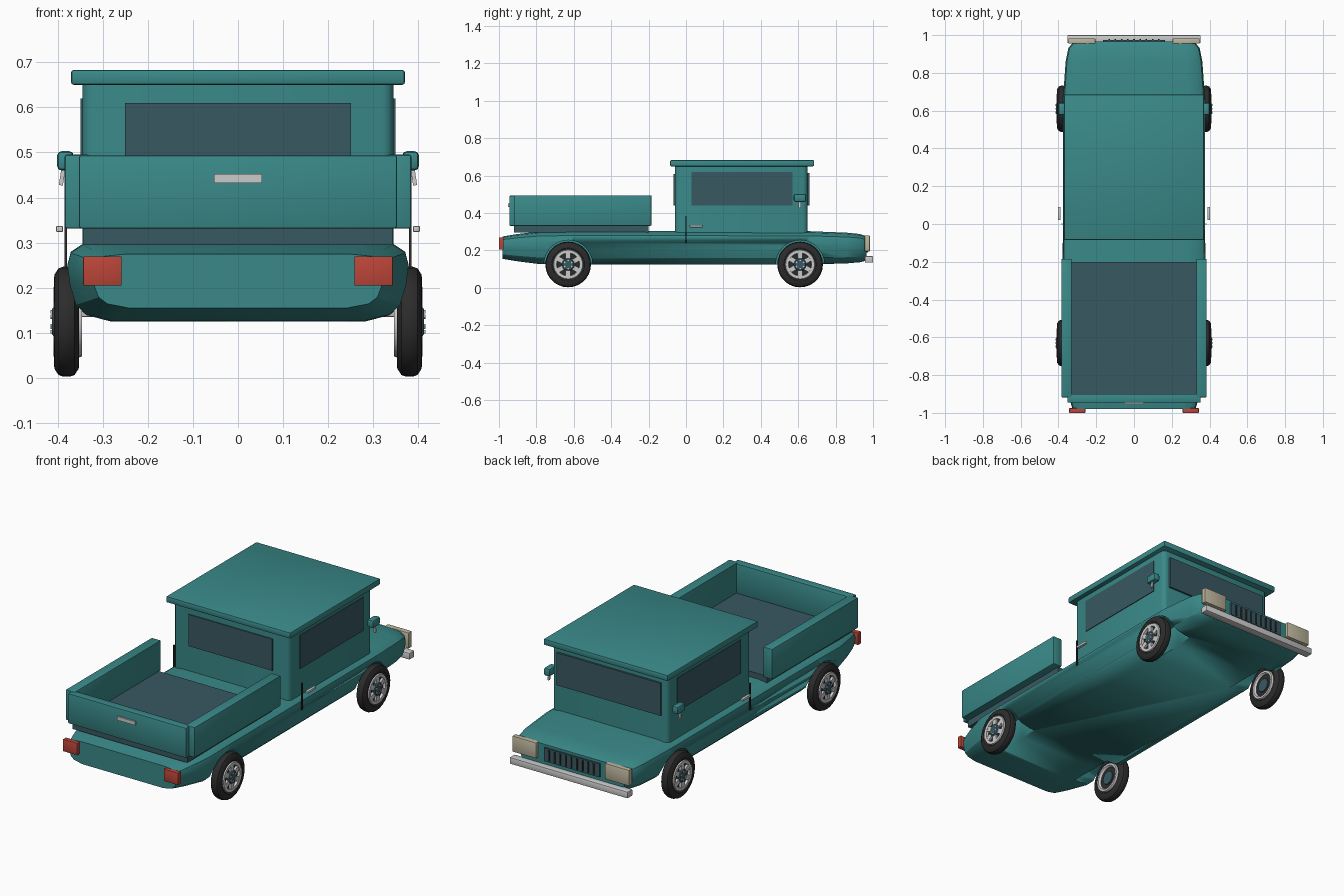
import bpy, bmesh, math
from mathutils import Matrix

if "Cube" in bpy.data.objects:
    bpy.data.objects.remove(bpy.data.objects["Cube"])


def mat(name, rgb):
    m = bpy.data.materials.new(name)
    m.diffuse_color = (*rgb, 1)
    m.use_nodes = True
    m.node_tree.nodes["Principled BSDF"].inputs["Base Color"].default_value = m.diffuse_color
    return m


TEAL = mat("teal_paint", (0.042, 0.25, 0.25))
SLATE = mat("slate_glass", (0.04, 0.098, 0.12))
RED = mat("red_lens", (0.5, 0.06, 0.04))
CREAM = mat("cream_lens", (0.52, 0.47, 0.34))
RUBBER = mat("rubber", (0.025, 0.025, 0.025))


def finish(name, bm, m, angle=30):
    bmesh.ops.recalc_face_normals(bm, faces=bm.faces[:])
    me = bpy.data.meshes.new(name)
    bm.to_mesh(me)
    bm.free()
    ob = bpy.data.objects.new(name, me)
    bpy.context.collection.objects.link(ob)
    if m:
        me.materials.append(m)
    bpy.ops.object.select_all(action='DESELECT')
    ob.select_set(True)
    bpy.context.view_layer.objects.active = ob
    if angle:
        bpy.ops.object.shade_smooth_by_angle(angle=math.radians(angle))
    return ob


def box(name, x, y, z, m=None, bevel=0.0, segs=2, vertical=False, rot=None):
    """Box from (min, max) ranges, optionally bevelled or rotated."""
    bm = bmesh.new()
    bmesh.ops.create_cube(bm, size=1)
    bmesh.ops.scale(bm, vec=(x[1] - x[0], y[1] - y[0], z[1] - z[0]), verts=bm.verts)
    if bevel:
        edges = [e for e in bm.edges if not vertical or
                 abs(e.verts[0].co.z - e.verts[1].co.z) > 1e-4]
        bmesh.ops.bevel(bm, geom=edges, offset=bevel, segments=segs, profile=0.5, affect='EDGES')
    if rot:
        bmesh.ops.transform(bm, matrix=rot, verts=bm.verts)
    bmesh.ops.translate(bm, vec=[sum(r) / 2 for r in (x, y, z)], verts=bm.verts)
    return finish(name, bm, m)


def side(s, a, b):
    return (min(s * a, s * b), max(s * a, s * b))


def skin(bm, rings, closed):
    """Join rings of points with quads; cap the ends or close the loop."""
    vs = [[bm.verts.new(p) for p in r] for r in rings]
    n, k = len(vs), len(vs[0])
    for i in range(n if closed else n - 1):
        a, b = vs[i], vs[(i + 1) % n]
        for j in range(k):
            bm.faces.new((a[j], a[(j + 1) % k], b[(j + 1) % k], b[j]))
    if not closed:
        bm.faces.new(vs[0])
        bm.faces.new(vs[-1])


def lathe(name, profile, m, c, s, closed=True, n=28):
    """Revolve (outward offset, radius) points about an x axis through c."""
    bm = bmesh.new()
    skin(bm, [[(c[0] + s * o, c[1] + r * math.cos(2 * math.pi * i / n),
                c[2] + r * math.sin(2 * math.pi * i / n)) for i in range(n)]
              for o, r in profile], closed)
    return finish(name, bm, m)


# lower body: rounded section lofted along y as (y, half width, bottom, top)
half = [(0.76, 1), (0.91, 0.96), (0.98, 0.86), (1, 0.70), (0.985, 0.45),
        (0.95, 0.2), (0.89, 0.08), (0.74, 0)]
section = half + [(-u, v) for u, v in reversed(half)]
stations = [(-0.98, 0.325, 0.155, 0.275), (-0.90, 0.35, 0.142, 0.288), (-0.78, 0.378, 0.127, 0.302),
            (-0.6, 0.378, 0.125, 0.305), (0.66, 0.376, 0.125, 0.303), (0.86, 0.362, 0.131, 0.295),
            (0.93, 0.348, 0.137, 0.288), (0.965, 0.32, 0.146, 0.276)]
bm = bmesh.new()
skin(bm, [[(u * w, y, zb + v * (zt - zb)) for u, v in section]
          for y, w, zb, zt in stations], False)
body = finish("lower_body", bm, TEAL)

AXLES = {"front": 0.61, "rear": -0.63}
for end, wy in AXLES.items():
    for s, tag in ((-1, "left"), (1, "right")):
        # wheel well cut into the body
        cut = lathe("well_cutter", [(-0.14, 0.13), (0.08, 0.13)], None,
                    (s * 0.38, wy, 0.125), s, closed=False)
        cut.hide_render = True
        mod = body.modifiers.new("well", 'BOOLEAN')
        mod.operation, mod.solver, mod.object = 'DIFFERENCE', 'EXACT', cut
        bpy.context.view_layer.objects.active = body
        bpy.ops.object.modifier_apply(modifier=mod.name)
        bpy.data.objects.remove(cut)

        # wheel: tyre, rim, hub and spokes
        c, n = (s * 0.38, wy, 0.125), f"{end}_{tag}"
        lathe(n + "_tyre", [(-0.022, 0.078), (-0.028, 0.088), (-0.027, 0.104), (-0.018, 0.118),
                            (-0.007, 0.122), (0.007, 0.122), (0.018, 0.118), (0.027, 0.104),
                            (0.028, 0.088), (0.022, 0.078)], RUBBER, c, s)
        lathe(n + "_rim", [(-0.034, 0.066), (-0.034, 0.077), (-0.022, 0.081), (0.022, 0.081),
                           (0.029, 0.077), (0.029, 0.062), (0.02, 0.06), (-0.025, 0.06)], None, c, s)
        lathe(n + "_wheel_disc", [(-0.022, 0.062), (0.016, 0.062)], RUBBER, c, s, closed=False)
        lathe(n + "_hub", [(-0.028, 0.036), (0.026, 0.036), (0.032, 0.028)], SLATE, c, s, closed=False)
        bm = bmesh.new()
        for i in range(6):
            rot = Matrix.Rotation(i * math.pi / 3, 4, 'X')
            for size, pos in (((0.014, 0.026, 0.044), (s * 0.021, 0, 0.047)),
                              ((0.008, 0.008, 0.008), (s * 0.031, 0, 0.022))):
                bmesh.ops.create_cube(bm, size=1, matrix=Matrix.Translation(c) @ rot @
                                      Matrix.Translation(pos) @ Matrix.Diagonal((*size, 1)))
        finish(n + "_spokes", bm, None)

# cab, roof and glass
box("cab", (-0.345, 0.345), (-0.06, 0.65), (0.28, 0.655), TEAL, 0.025, 3, vertical=True)
box("roof", (-0.37, 0.37), (-0.085, 0.685), (0.65, 0.683), TEAL, 0.006)
box("windshield", (-0.31, 0.31), (0.64, 0.66), (0.44, 0.615), SLATE)
box("rear_window", (-0.25, 0.25), (-0.066, -0.05), (0.44, 0.61), SLATE)

# load bed
box("bed_floor", (-0.342, 0.342), (-0.92, -0.2), (0.295, 0.334), SLATE)
box("tailgate", (-0.352, 0.352), (-0.945, -0.9), (0.332, 0.493), TEAL, 0.004)
box("tailgate_handle", (-0.053, 0.053), (-0.953, -0.94), (0.432, 0.452))

for s, tag in ((-1, "left"), (1, "right")):
    box(tag + "_bed_side", side(s, 0.33, 0.384), (-0.918, -0.185), (0.332, 0.495), TEAL, 0.004)
    box(tag + "_side_window", side(s, 0.33, 0.349), (0.03, 0.57), (0.44, 0.62), SLATE)
    # door seam and handle
    box(tag + "_door_seam", side(s, 0.379, 0.385), (-0.003, 0.003), (0.24, 0.385), RUBBER)
    box(tag + "_door_handle", side(s, 0.388, 0.403), (0.02, 0.09), (0.324, 0.337), None, 0.002)
    # wing mirror on a tilted stalk
    box(tag + "_mirror", side(s, 0.364, 0.401), (0.576, 0.642), (0.46, 0.503), TEAL, 0.01)
    box(tag + "_mirror_stalk", side(s, 0.385, 0.394), (0.602, 0.614), (0.427, 0.468), None,
        rot=Matrix.Rotation(s * -0.15, 4, 'Y'))
    # lights
    box(tag + "_tail_light", side(s, 0.258, 0.343), (-1.0, -0.975), (0.205, 0.27), RED, 0.002)
    box(tag + "_headlight", side(s, 0.205, 0.348), (0.955, 0.983), (0.195, 0.28), CREAM, 0.003)

# front bumper and slatted grille
box("front_bumper", (-0.352, 0.352), (0.957, 1.0), (0.135, 0.17), None, 0.004)
box("grille", (-0.165, 0.165), (0.95, 0.974), (0.19, 0.262), SLATE)
for i in range(9):
    x = -0.132 + i * 0.033
    box(f"grille_slat_{i + 1}", (x - 0.004, x + 0.004), (0.97, 0.979), (0.197, 0.255), RUBBER)
